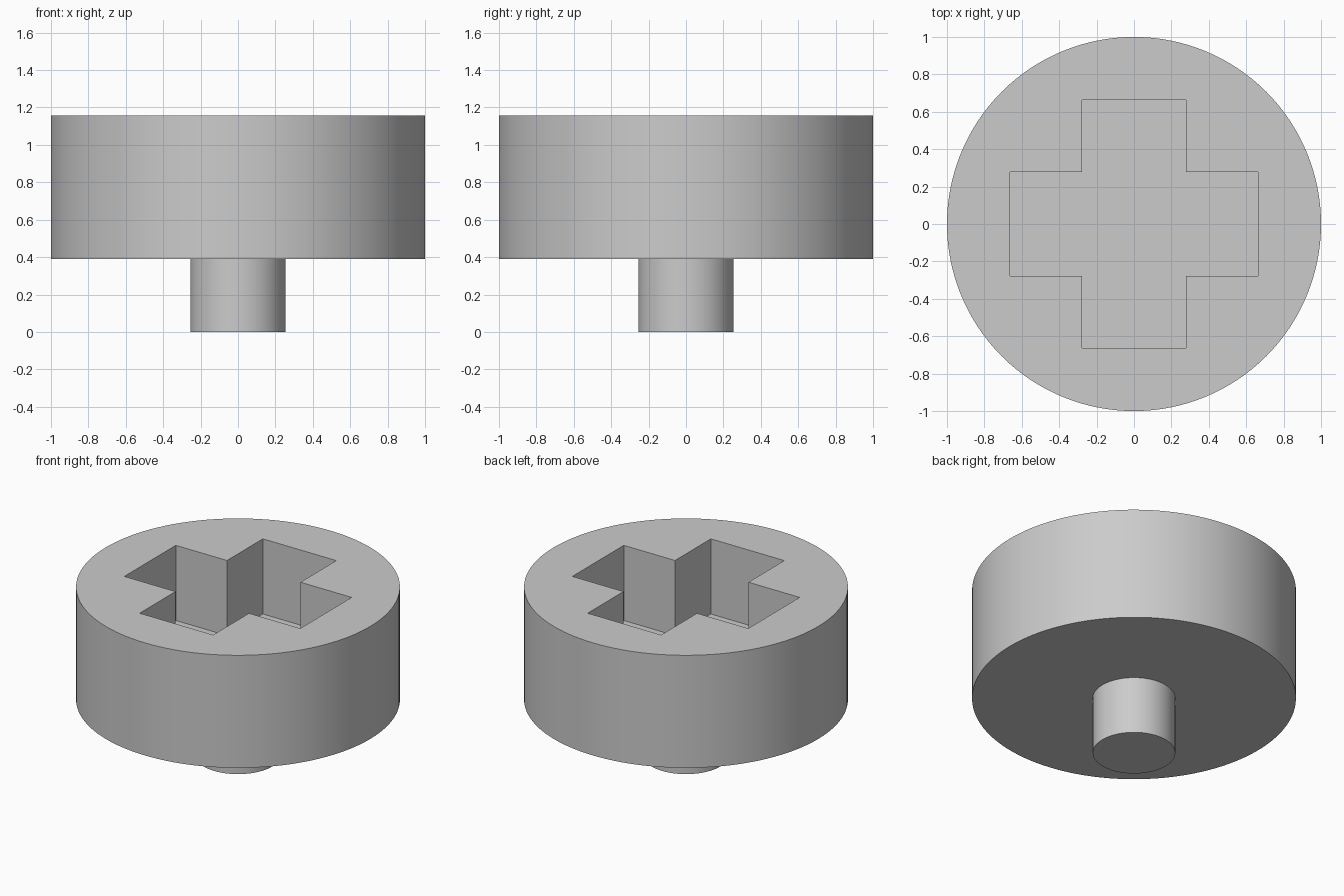
import bpy
import bmesh
from math import radians

cube = bpy.data.objects.get("Cube")
if cube:
    bpy.data.objects.remove(cube, do_unlink=True)

# Key sizes
BASE, TOP, FLOOR = 0.39, 1.157, 0.645
RADIUS, PEG_RADIUS = 1.0, 0.255
ARM, HALF = 0.663, 0.277

grey = bpy.data.materials.new("light grey")
grey.use_nodes = True
colour = (0.6, 0.6, 0.6, 1)
grey.diffuse_color = colour
grey.node_tree.nodes["Principled BSDF"].inputs["Base Color"].default_value = colour


def cylinder(name, radius, bottom, top, sides):
    bpy.ops.mesh.primitive_cylinder_add(vertices=sides, radius=radius, depth=top - bottom,
                                        location=(0, 0, (top + bottom) / 2))
    obj = bpy.context.object
    obj.name = name
    obj.data.materials.append(grey)
    return obj


def cross_prism(name, bottom, top):
    # One arm's three corners, turned through four quarters
    corners = []
    x_axis, y_axis = (1, 0), (0, 1)
    for _ in range(4):
        for a, b in ((ARM, -HALF), (ARM, HALF), (HALF, HALF)):
            corners.append((a * x_axis[0] + b * y_axis[0], a * x_axis[1] + b * y_axis[1], bottom))
        x_axis, y_axis = y_axis, (-x_axis[0], -x_axis[1])
    bm = bmesh.new()
    face = bm.faces.new([bm.verts.new(c) for c in corners])
    result = bmesh.ops.extrude_face_region(bm, geom=[face])
    raised = [v for v in result["geom"] if isinstance(v, bmesh.types.BMVert)]
    bmesh.ops.translate(bm, verts=raised, vec=(0, 0, top - bottom))
    bmesh.ops.recalc_face_normals(bm, faces=bm.faces)
    mesh = bpy.data.meshes.new(name)
    bm.to_mesh(mesh)
    bm.free()
    mesh.materials.append(grey)
    obj = bpy.data.objects.new(name, mesh)
    bpy.context.collection.objects.link(obj)
    obj.hide_render = True
    return obj


# Round body with a cross-shaped blind socket
body = cylinder("round_body", RADIUS, BASE, TOP, 128)
cutter = cross_prism("socket_cutter", FLOOR, TOP + 0.2)
socket = body.modifiers.new("cross_socket", 'BOOLEAN')
socket.operation = 'DIFFERENCE'
socket.solver = 'EXACT'
socket.object = cutter
bpy.ops.object.modifier_apply(modifier=socket.name)
bpy.data.objects.remove(cutter, do_unlink=True)

# Peg under the body
peg = cylinder("bottom_peg", PEG_RADIUS, 0, BASE, 64)

# Smooth round walls, crisp rims and socket corners
for obj in (body, peg):
    bpy.ops.object.select_all(action='DESELECT')
    obj.select_set(True)
    bpy.context.view_layer.objects.active = obj
    bpy.ops.object.shade_smooth_by_angle(angle=radians(30))
